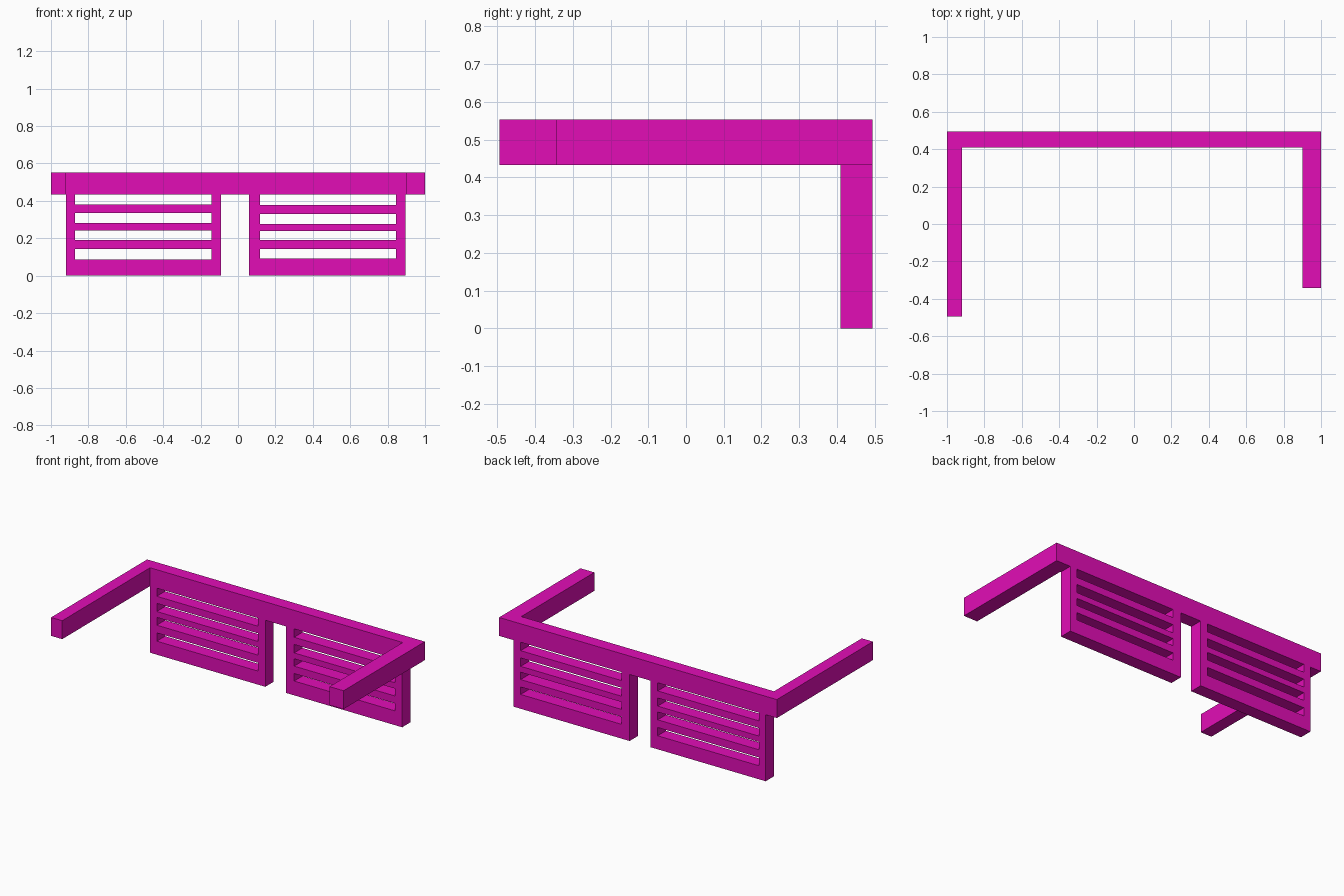
import bpy, bmesh
from mathutils import Vector

if "Cube" in bpy.data.objects:
    bpy.data.objects.remove(bpy.data.objects["Cube"])

BACK, INNER = 0.494, 0.409      # y range of the front bar and lenses
LOW, TOP = 0.433, 0.553         # z range of the bar and arms

magenta = bpy.data.materials.new("magenta")
magenta.diffuse_color = (0.76, 0.004, 0.47, 1)
magenta.use_nodes = True
magenta.node_tree.nodes["Principled BSDF"].inputs["Base Color"].default_value = magenta.diffuse_color


def extruded(name, polygons, offset):
    """Closed solid made by sweeping flat polygons along offset."""
    bm = bmesh.new()
    for poly in polygons:
        bm.faces.new([bm.verts.new(p) for p in poly])
    bmesh.ops.remove_doubles(bm, verts=bm.verts[:], dist=1e-5)
    base = bm.faces[:]
    res = bmesh.ops.extrude_face_region(bm, geom=base, use_keep_orig=True)
    moved = [v for v in res["geom"] if isinstance(v, bmesh.types.BMVert)]
    bmesh.ops.translate(bm, verts=moved, vec=Vector(offset))
    bmesh.ops.recalc_face_normals(bm, faces=bm.faces[:])
    # merge the coplanar cells into clean flat faces
    bmesh.ops.dissolve_limit(bm, angle_limit=0.01, verts=bm.verts[:], edges=bm.edges[:])
    mesh = bpy.data.meshes.new(name)
    bm.to_mesh(mesh)
    bm.free()
    mesh.materials.append(magenta)
    obj = bpy.data.objects.new(name, mesh)
    bpy.context.collection.objects.link(obj)
    return obj


# Brow bar with both side arms: one U-shaped outline, right arm shorter and wider
outline = [(-1, -0.494), (-0.92, -0.494), (-0.92, INNER), (0.9, INNER),
           (0.9, -0.343), (1, -0.343), (1, BACK), (-1, BACK)]
extruded("brow_bar_and_arms", [[(x, y, LOW) for x, y in outline]], (0, 0, TOP - LOW))


def shutter(name, xs, zs):
    """Slatted lens: grid of cells, every second row open in the middle column."""
    cells = []
    for row, (z0, z1) in enumerate(zip(zs, zs[1:])):
        for col, (x0, x1) in enumerate(zip(xs, xs[1:])):
            if col == 1 and row % 2:
                continue
            cells.append([(x0, INNER, z0), (x1, INNER, z0), (x1, INNER, z1), (x0, INNER, z1)])
    return extruded(name, cells, (0, BACK - INNER, 0))


# Shuttered lenses hanging below the bar
shutter("left_shutter_lens", [-0.92, -0.871, -0.142, -0.09],
        [0, 0.088, 0.142, 0.192, 0.243, 0.281, 0.334, 0.38, LOW])
shutter("right_shutter_lens", [0.06, 0.118, 0.845, 0.896],
        [0, 0.093, 0.142, 0.19, 0.238, 0.276, 0.331, 0.378, LOW])
